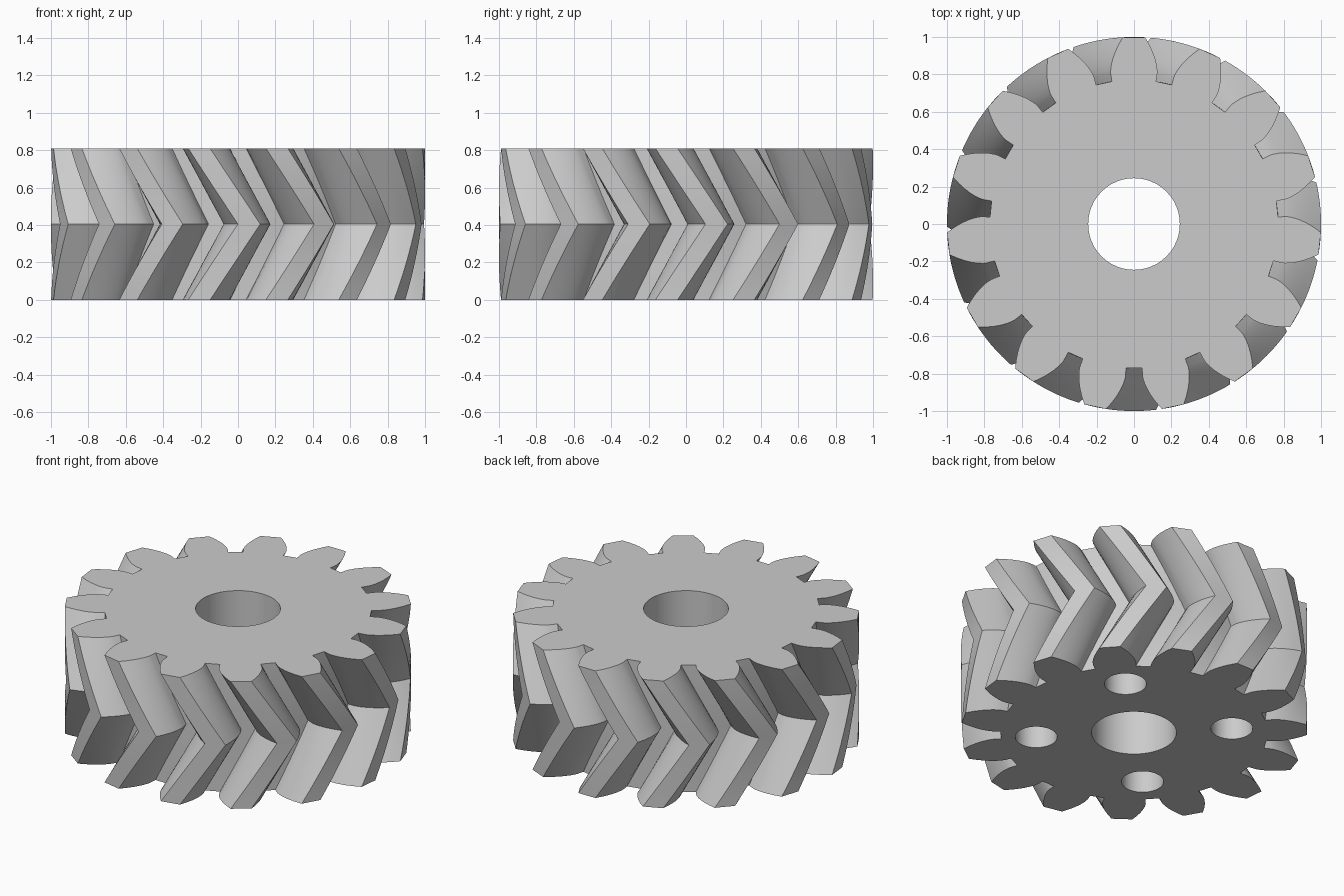
import bpy, bmesh, math
from mathutils import Matrix

cube = bpy.data.objects.get("Cube")
if cube:
    bpy.data.objects.remove(cube, do_unlink=True)

TEETH = 15
HEIGHT = 0.81
ROOT_R, BASE_R, TIP_R = 0.771, 0.814, 1.0
ROOT_HALF = math.radians(8.8)      # half tooth angle at the root
TWIST = math.radians(15.4)         # twist from each end to the middle
START = math.radians(-102)         # tooth centre at the end faces
SLICES = 8                         # slices per half
FLANK = 7                          # points along each curved flank

steel = bpy.data.materials.new("light grey")
steel.use_nodes = True
grey = (0.6, 0.6, 0.6, 1)
steel.diffuse_color = grey
steel.node_tree.nodes["Principled BSDF"].inputs["Base Color"].default_value = grey


def involute(r):
    a = math.acos(min(1, BASE_R / r))
    return math.tan(a) - a


def gear_outline():
    """Polar outline: radial root, involute flank, flat tip."""
    flank = [(ROOT_R, ROOT_HALF)]
    for i in range(FLANK):
        r = BASE_R + (TIP_R - BASE_R) * (i / (FLANK - 1)) ** 1.3
        flank.append((r, ROOT_HALF - involute(r)))
    tooth = [(r, -a) for r, a in flank] + [(r, a) for r, a in reversed(flank)]
    pitch = math.tau / TEETH
    return [(r, a + k * pitch) for k in range(TEETH) for r, a in tooth]


def finish(bm, name):
    bmesh.ops.recalc_face_normals(bm, faces=bm.faces)
    mesh = bpy.data.meshes.new(name)
    bm.to_mesh(mesh)
    bm.free()
    mesh.materials.append(steel)
    obj = bpy.data.objects.new(name, mesh)
    bpy.context.collection.objects.link(obj)
    return obj


# Toothed body with chevron twist
bm = bmesh.new()
outline = gear_outline()
rings = []
for s in range(2 * SLICES + 1):
    t = s / (2 * SLICES)
    turn = START + TWIST * (1 - abs(2 * t - 1))
    rings.append([bm.verts.new((r * math.cos(a + turn), r * math.sin(a + turn), t * HEIGHT))
                  for r, a in outline])
count = len(outline)
for low, high in zip(rings, rings[1:]):
    for i in range(count):
        j = (i + 1) % count
        bm.faces.new((low[i], low[j], high[j], high[i]))
bm.faces.new(rings[0])
bm.faces.new(rings[-1])
gear = finish(bm, "herringbone_gear")


def drill(name, radius, x, y, z_low, z_high):
    """Cut a round hole into the gear."""
    cut = bmesh.new()
    bmesh.ops.create_cone(cut, cap_ends=True, segments=48, radius1=radius, radius2=radius,
                          depth=z_high - z_low,
                          matrix=Matrix.Translation((x, y, (z_low + z_high) / 2)))
    cutter = finish(cut, name)
    cutter.hide_render = True
    mod = gear.modifiers.new(name, "BOOLEAN")
    mod.operation = "DIFFERENCE"
    mod.solver = "EXACT"
    mod.object = cutter
    bpy.ops.object.modifier_apply(modifier=mod.name)
    bpy.data.objects.remove(cutter, do_unlink=True)


bpy.ops.object.select_all(action="DESELECT")
bpy.context.view_layer.objects.active = gear
gear.select_set(True)

# Through bore and four blind holes in the underside
drill("bore_cutter", 0.245, 0, 0, -0.1, HEIGHT + 0.1)
for k in range(4):
    a = math.radians(45 + 90 * k)
    drill("hole_cutter", 0.121, 0.567 * math.cos(a), 0.567 * math.sin(a), -0.1, HEIGHT / 2)

bpy.ops.object.shade_smooth_by_angle(angle=math.radians(25))
